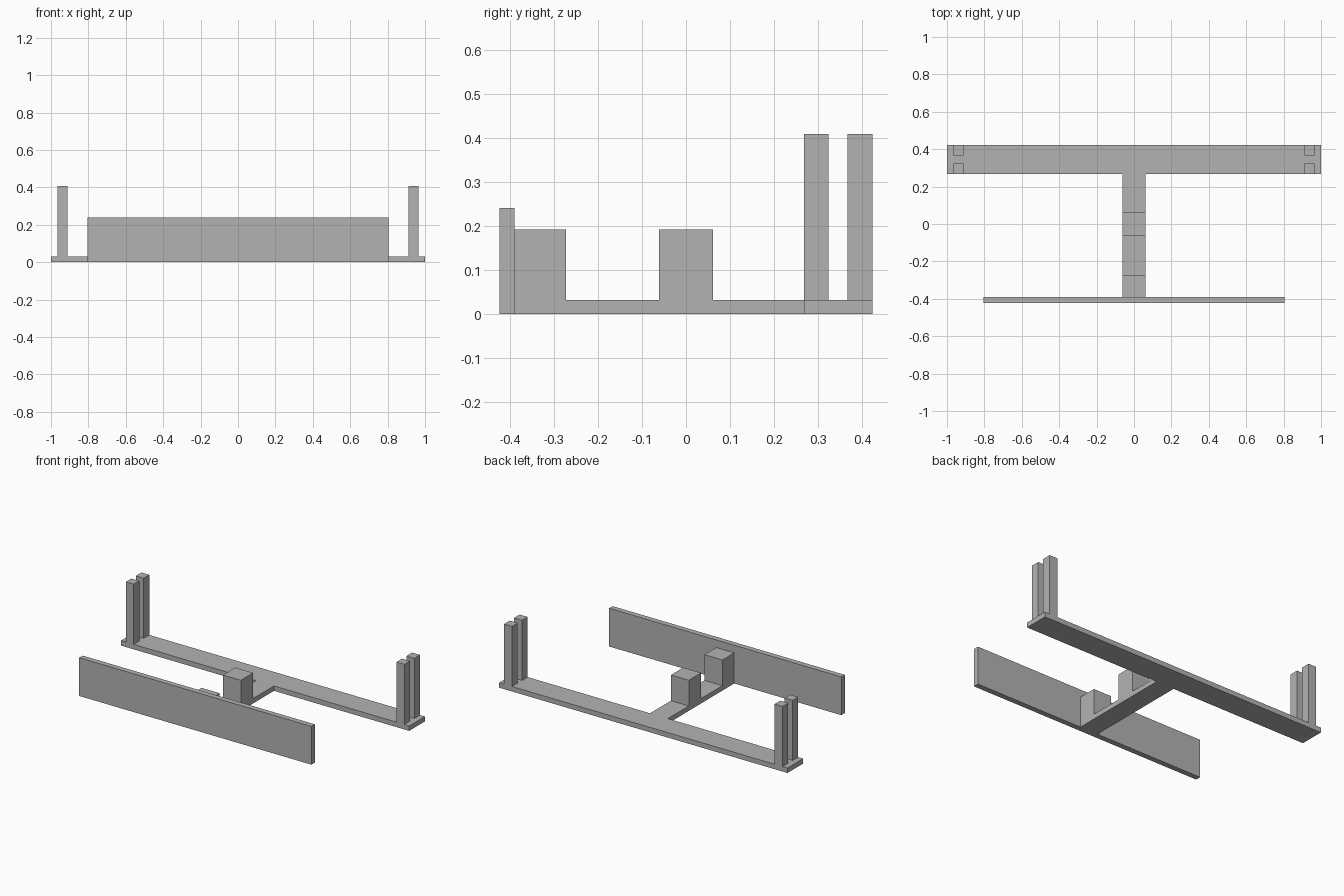
import bpy
import bmesh
from mathutils import Vector

cube = bpy.data.objects.get("Cube")
if cube:
    bpy.data.objects.remove(cube, do_unlink=True)

# Single plain grey material
grey = bpy.data.materials.new("plain grey")
grey.use_nodes = True
colour = (0.45, 0.45, 0.45, 1)
grey.diffuse_color = colour
grey.node_tree.nodes["Principled BSDF"].inputs["Base Color"].default_value = colour


def box(name, x, y, z):
    """Flat-sided box spanning the given (low, high) ranges."""
    low, high = (Vector(p) for p in zip(x, y, z))
    bm = bmesh.new()
    bmesh.ops.create_cube(bm, size=1)
    bmesh.ops.scale(bm, vec=high - low, verts=bm.verts)
    bmesh.ops.translate(bm, vec=(low + high) / 2, verts=bm.verts)
    mesh = bpy.data.meshes.new(name)
    bm.to_mesh(mesh)
    bm.free()
    mesh.materials.append(grey)
    obj = bpy.data.objects.new(name, mesh)
    bpy.context.collection.objects.link(obj)
    return obj


BASE = 0.031            # thickness of the floor pieces
FRONT, BACK = -0.423, 0.423
PANEL_BACK = -0.389
BAR_FRONT = 0.268
SPINE = (-0.062, 0.062)

# Upright front panel
box("front_panel", (-0.805, 0.805), (FRONT, PANEL_BACK), (0, 0.24))

# T-shaped base: rear crossbar and central spine
box("rear_crossbar", (-1, 1), (BAR_FRONT, BACK), (0, BASE))
box("central_spine", SPINE, (PANEL_BACK, BAR_FRONT), (0, BASE))

# Blocks standing on the spine
for name, y in (("front_block", (PANEL_BACK, -0.272)),
                ("middle_block", (-0.061, 0.061))):
    box(name, SPINE, y, (BASE, 0.192))

# Paired posts at both ends of the crossbar
for side, x in (("left", (0.911, 0.966)), ("right", (-0.966, -0.911))):
    for row, y in (("inner", (BAR_FRONT, 0.323)), ("outer", (0.367, BACK))):
        box(f"{side}_{row}_post", x, y, (BASE, 0.408))
